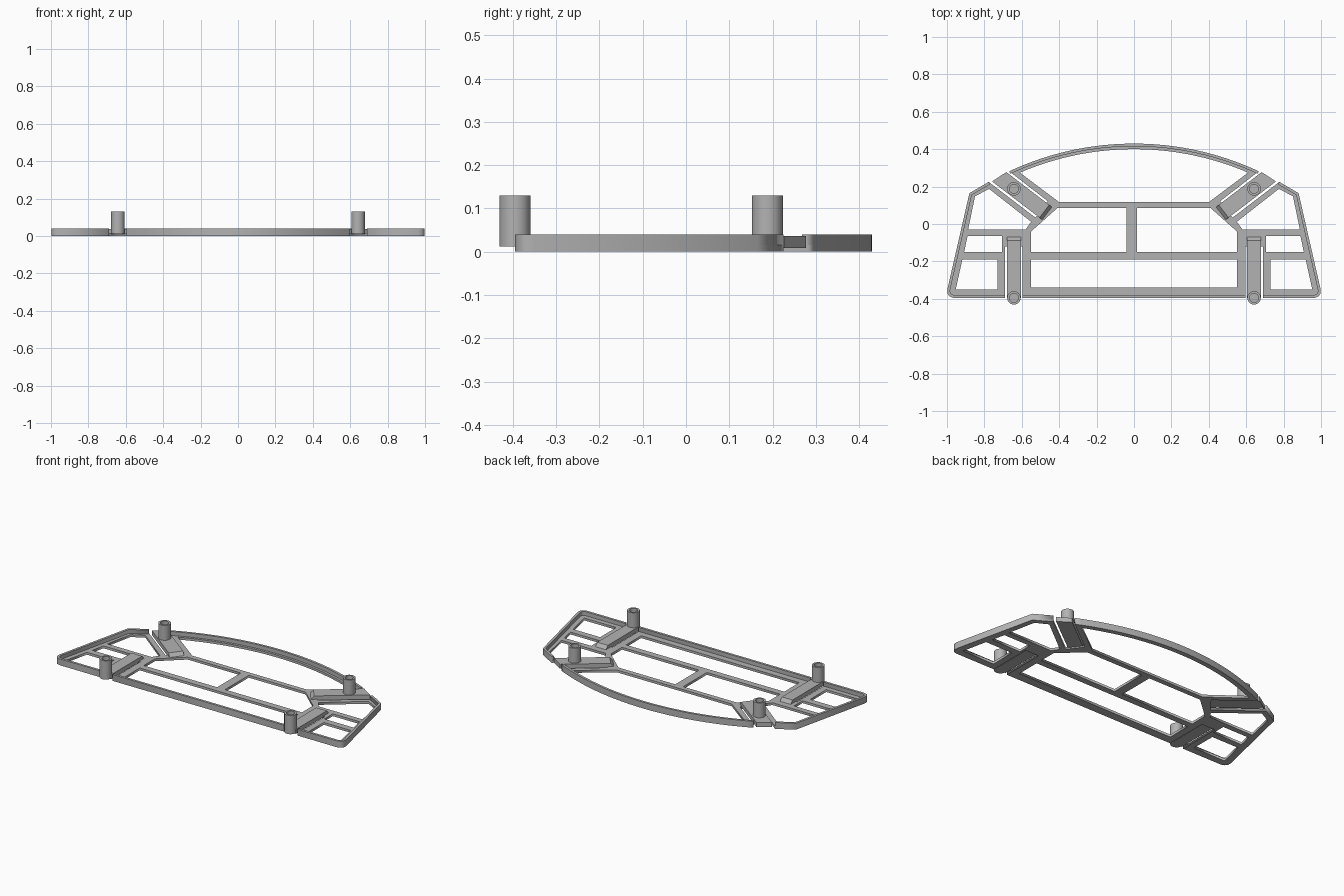
import bpy, bmesh, math
from mathutils import Vector, Matrix

cube = bpy.data.objects.get("Cube")
if cube:
    bpy.data.objects.remove(cube, do_unlink=True)

grey = bpy.data.materials.new("plain grey")
grey.use_nodes = True
grey.diffuse_color = (0.45, 0.45, 0.45, 1)
grey.node_tree.nodes["Principled BSDF"].inputs["Base Color"].default_value = grey.diffuse_color

FLOOR, TOP, WALL = 0.015, 0.04, 0.015
ARC_R, BACK = 1.575, 0.43


def add_object(name, bm):
    bmesh.ops.remove_doubles(bm, verts=bm.verts, dist=0.0002)
    bmesh.ops.recalc_face_normals(bm, faces=bm.faces)
    mesh = bpy.data.meshes.new(name)
    bm.to_mesh(mesh)
    bm.free()
    mesh.materials.append(grey)
    obj = bpy.data.objects.new(name, mesh)
    bpy.context.collection.objects.link(obj)
    return obj


def flat_shape(name, loops, z0, z1):
    """Filled outline with holes, thickened from z0 to z1."""
    curve = bpy.data.curves.new(name, "CURVE")
    curve.dimensions, curve.fill_mode = "2D", "BOTH"
    curve.extrude = (z1 - z0) / 2
    for loop in loops:
        s = curve.splines.new("POLY")
        s.points.add(len(loop) - 1)
        for p, (x, y) in zip(s.points, loop):
            p.co = (x, y, 0, 1)
        s.use_cyclic_u = True
    helper = bpy.data.objects.new(name, curve)
    bpy.context.collection.objects.link(helper)
    bpy.context.view_layer.update()
    dg = bpy.context.evaluated_depsgraph_get()
    bm = bmesh.new()
    bm.from_mesh(helper.evaluated_get(dg).to_mesh())
    bmesh.ops.translate(bm, verts=bm.verts, vec=(0, 0, (z0 + z1) / 2))
    bpy.data.objects.remove(helper, do_unlink=True)
    return add_object(name, bm)


def mirror(points):
    return [(-x, y) for x, y in reversed(points)]


def arc(x_end, radius, steps=40):
    """Shallow back arc from +x_end to -x_end."""
    a = math.asin(x_end / radius)
    angles = [a - 2 * a * i / steps for i in range(steps + 1)]
    return [(radius * math.sin(t), BACK - ARC_R + radius * math.cos(t)) for t in angles]


def wall(name, path):
    """Upright rim following a path, thickened towards its left side."""
    pts = [Vector(p) for p in path]
    inner = []
    for i, p in enumerate(pts):
        dirs = []
        if i > 0:
            dirs.append((p - pts[i - 1]).normalized())
        if i < len(pts) - 1:
            dirs.append((pts[i + 1] - p).normalized())
        normals = [Vector((-d.y, d.x)) for d in dirs]
        n = sum(normals, Vector((0, 0))).normalized()
        inner.append(p + n * WALL / n.dot(normals[0]))
    return flat_shape(name, [[tuple(p) for p in pts + inner[::-1]]], FLOOR, TOP)


# Floor plate: notched outline and windows
side = [(0.69, -0.395), (0.965, -0.395), (0.985, -0.388), (0.997, -0.373),
        (0.998, -0.35), (0.88, 0.165), (0.777, 0.225)]
front_slot = [(0.595, -0.395), (0.595, -0.12), (0.69, -0.12)]
back_slot = [(0.527, 0.034), (0.461, 0.122)]
back_arc = arc(0.667, ARC_R)
half = front_slot + side + back_slot
outline = half + back_arc + mirror(half)

side_windows = [
    [(0.73, -0.35), (0.953, -0.35), (0.918, -0.19), (0.73, -0.19)],
    [(0.705, -0.15), (0.908, -0.15), (0.89, -0.065), (0.705, -0.065)],
    [(0.58, -0.03), (0.887, -0.03), (0.85, 0.148), (0.775, 0.188), (0.55, 0.012)],
]
front_window = [(-0.55, -0.34), (0.55, -0.34), (0.55, -0.19), (-0.55, -0.19)]
back_window = arc(0.61, ARC_R - 0.03) + [(-0.4, 0.117), (0.4, 0.117)]
middle = [(0.55, -0.15), (0.55, -0.04), (0.41, 0.085)]
right_middle = [(0.015, -0.15)] + middle + [(0.015, 0.085)]
left_middle = mirror([(0.04, -0.15)] + middle + [(0.04, 0.085)])
holes = side_windows + [mirror(w) for w in side_windows]
holes += [front_window, back_window, right_middle, left_middle]
flat_shape("floor_frame", [outline] + holes, 0, FLOOR)

# Rim walls
wall("front_wall", [(-0.595, -0.395), (0.595, -0.395)])
wall("left_side_wall", side)
wall("right_side_wall", mirror(side))
wall("back_wall", back_arc)


def arm(name, origin, direction, length, half_width, skew=0):
    """Spring arm with a sloped root; the tip may be skewed."""
    d = Vector(direction).normalized()
    n = Vector((-d.y, d.x))
    profile = [(0, 0.008), (0, FLOOR), (0.018, 0.036), (length, 0.036), (length, 0.008)]
    bm = bmesh.new()
    sides = []
    for s in (-1, 1):
        ring = []
        for u, z in profile:
            u += skew * s if u == length else 0
            p = Vector(origin) + d * u + n * half_width * s
            ring.append(bm.verts.new((p.x, p.y, z)))
        sides.append(ring)
        bm.faces.new(ring)
    a, b = sides
    for i in range(len(a)):
        j = (i + 1) % len(a)
        bm.faces.new((a[i], a[j], b[j], b[i]))
    return add_object(name, bm)


def boss(name, x, y):
    """Hollow post, spun from its section."""
    bm = bmesh.new()
    section = [(0, 0.012), (0.036, 0.012), (0.036, 0.13), (0.024, 0.13), (0.024, 0.04), (0, 0.04)]
    verts = [bm.verts.new((r, 0, z)) for r, z in section]
    edges = [bm.edges.new(e) for e in zip(verts, verts[1:])]
    bmesh.ops.spin(bm, geom=verts + edges, cent=(0, 0, 0), axis=(0, 0, 1),
                   angle=math.tau, steps=32)
    bmesh.ops.transform(bm, matrix=Matrix.Translation((x, y, 0)), verts=bm.verts)
    obj = add_object(name, bm)
    bpy.ops.object.select_all(action="DESELECT")
    obj.select_set(True)
    bpy.context.view_layer.objects.active = obj
    bpy.ops.object.shade_smooth_by_angle()


# Arms and posts on both sides
for label, s in (("left", 1), ("right", -1)):
    arm(label + "_front_arm", (0.642 * s, -0.07), (0, -1), 0.325, 0.037)
    arm(label + "_back_arm", (0.465 * s, 0.057), (0.794 * s, 0.607), 0.322, 0.043, -0.015 * s)
    boss(label + "_front_post", 0.642 * s, -0.395)
    boss(label + "_back_post", 0.642 * s, 0.188)
